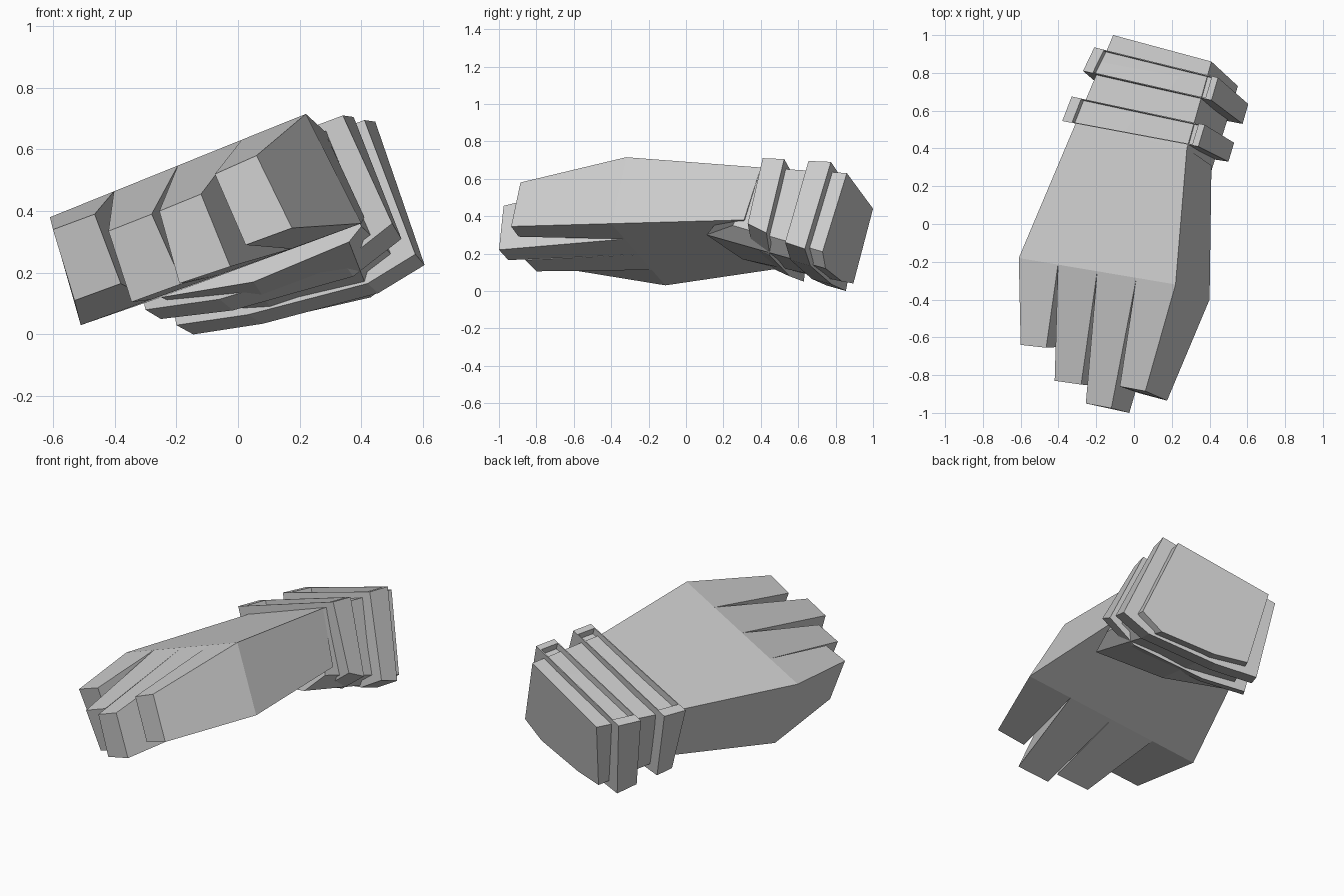
import bpy
import bmesh
from mathutils import Vector

cube = bpy.data.objects.get("Cube")
if cube:
    bpy.data.objects.remove(cube, do_unlink=True)

grey = bpy.data.materials.new("light grey")
grey.use_nodes = True
colour = (0.6, 0.6, 0.6, 1)
grey.diffuse_color = colour
grey.node_tree.nodes["Principled BSDF"].inputs["Base Color"].default_value = colour


def loft(name, front, back, recess=False):
    """Join two matching outlines into a closed block; corner 0-1 is the top edge."""
    bm = bmesh.new()
    a = [bm.verts.new(p) for p in front]
    b = [bm.verts.new(p) for p in back]
    n = len(a)
    bm.faces.new(a)
    bm.faces.new(b[::-1])
    sides = [bm.faces.new((a[i], b[i], b[(i + 1) % n], a[(i + 1) % n])) for i in range(n)]
    bmesh.ops.recalc_face_normals(bm, faces=bm.faces[:])
    if recess:
        # Sunken panel with steep walls, set further in at both ends than along the rims
        top = sides[0]
        bmesh.ops.inset_individual(bm, faces=[top], thickness=0.008)
        across = (Vector(front[1]) - Vector(front[0])).normalized()
        middle = top.calc_center_median()
        for v in top.verts:
            v.co += across * (0.05 if (v.co - middle).dot(across) < 0 else -0.03)
        bmesh.ops.inset_individual(bm, faces=[top], thickness=0.001, depth=-0.04)
    mesh = bpy.data.meshes.new(name)
    bm.to_mesh(mesh)
    bm.free()
    mesh.materials.append(grey)
    obj = bpy.data.objects.new(name, mesh)
    bpy.context.collection.objects.link(obj)
    return obj


def cuff_outline(tl, tr, br, bl, sag):
    """Four corners plus two sagging points along the underside."""
    br, bl = Vector(br), Vector(bl)
    drop = Vector((0, -0.3 * sag, -sag))
    return [tl, tr, br, br.lerp(bl, 0.2) + drop * 1.4, br.lerp(bl, 0.7) + drop, bl]


# Palm
knuckles = [(-.61, -.18, .38), (.22, -.32, .715), (.40, -.40, .36), (-.51, -.11, .03)]
wrist = [(-.31, .53, .415), (.28, .40, .66), (.41, .31, .38), (-.25, .50, .12)]
loft("palm", knuckles, wrist)

# Fingers, each growing from a quarter of the knuckle line
tips = {
    "little_finger": [(-.60, -.64, .34), (-.465, -.655, .39), (-.38, -.65, .165), (-.53, -.60, .11)],
    "ring_finger": [(-.42, -.83, .335), (-.28, -.85, .39), (-.18, -.86, .165), (-.345, -.80, .105)],
    "middle_finger": [(-.255, -.95, .40), (-.12, -.975, .455), (-.025, -1, .22), (-.19, -.95, .165)],
    "index_finger": [(-.075, -.86, .52), (.06, -.885, .58), (.175, -.935, .345), (.025, -.895, .29)],
}
tl, tr, br, bl = [Vector(p) for p in knuckles]
for i, (name, tip) in enumerate(tips.items()):
    s, e = i / 4, (i + 1) / 4
    loft(name, tip, [tl.lerp(tr, s), tl.lerp(tr, e), bl.lerp(br, e), bl.lerp(br, s)])

# Forearm sleeve, its underside running forward beneath the heel of the palm
loft("sleeve",
     [wrist[0], wrist[1], (.40, .25, .35), (.36, .11, .30), (.05, .30, .17), wrist[3]],
     cuff_outline((-.11, 1, .44), (.41, .86, .63), (.55, .73, .21), (-.05, .895, .04), .04))

# Raised bands around the sleeve
loft("wrist_band",
     cuff_outline((-.38, .545, .44), (.34, .41, .71), (.50, .33, .36), (-.30, .56, .08), .05),
     cuff_outline((-.33, .675, .44), (.375, .525, .705), (.53, .43, .31), (-.25, .63, .05), .05),
     True)
loft("sleeve_band",
     cuff_outline((-.27, .81, .45), (.41, .655, .695), (.575, .53, .26), (-.20, .75, .03), .035),
     cuff_outline((-.21, .935, .45), (.445, .775, .69), (.605, .635, .225), (-.145, .855, 0), .033),
     True)
